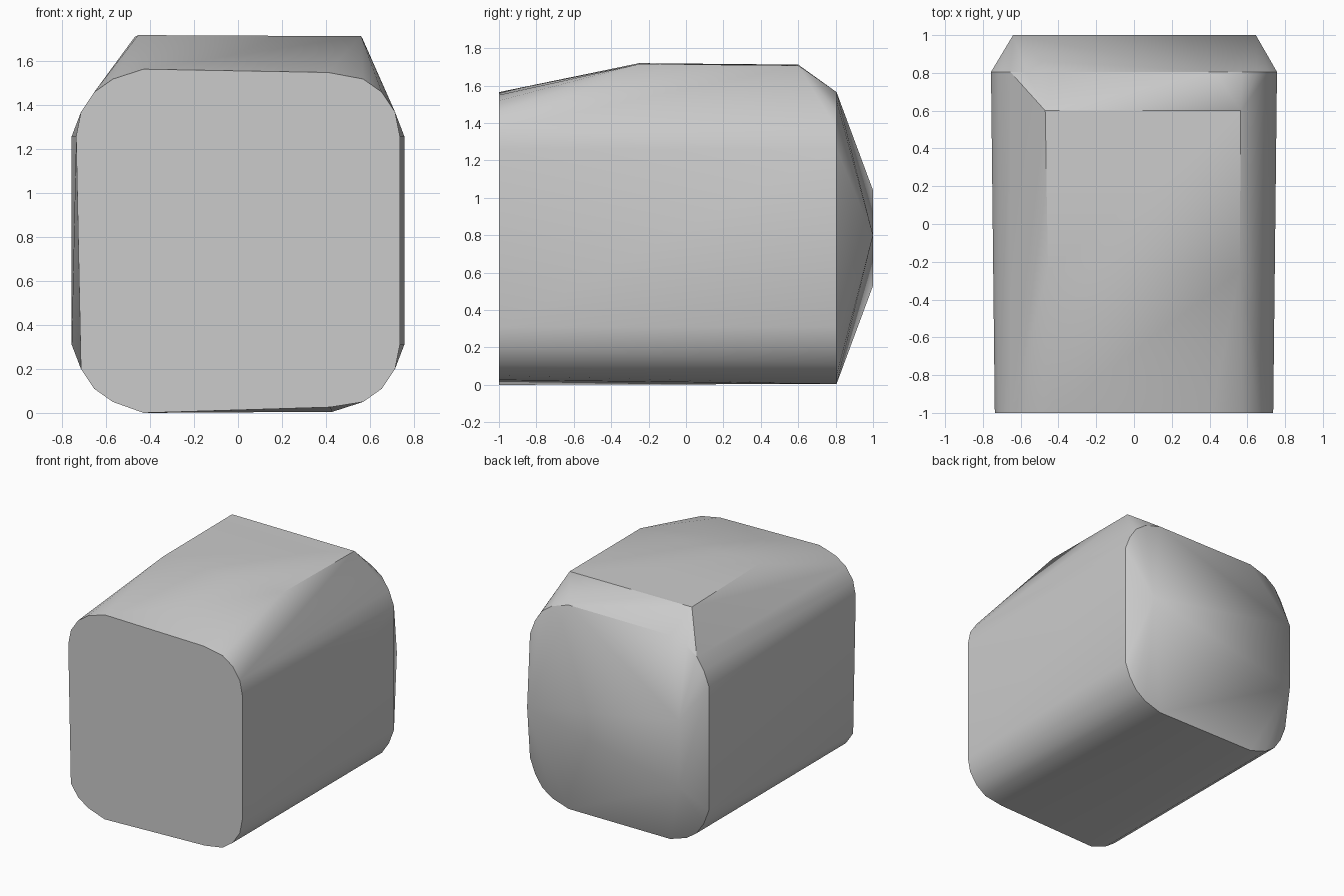
import bpy
import bmesh
import math

default = bpy.data.objects.get("Cube")
if default:
    bpy.data.objects.remove(default)

HEIGHT = 1.57
# Rounded corner as (x, height above the base)
CORNER = [(0.43, 0.005), (0.57, 0.05), (0.655, 0.11), (0.715, 0.2), (0.737, 0.31)]


def section(y, side_x):
    """Four mirrored corners, widened to side_x at the flat sides."""
    points = {}
    for sx in (-1, 1):
        for top in (False, True):
            for i, (x, z) in enumerate(CORNER):
                px = side_x if i == len(CORNER) - 1 else x
                points[sx, top, i] = (sx * px, y, HEIGHT - z if top else z)
    return points


# Front end, slightly irregular on its left side
front = section(-1, 0.737)
front[1, True, 0] = (0.41, -1, 1.55)
front[1, False, 0] = (0.42, -1, 0.026)
front[-1, False, 0] = (-0.43, -1, 0)
del front[-1, False, 4]

# Widest ring near the back
rear = section(0.805, 0.757)

# Raised roof panel and the tapered back end
roof = [(-0.455, -0.25, 1.72), (0.56, -0.25, 1.715),
        (-0.47, 0.6, 1.712), (0.565, 0.6, 1.708)]
tail = [(-0.64, 1, 0.53), (-0.64, 1, 1.04), (0.645, 1, 0.8)]

# Faceted shell wrapped around all the outlines
bm = bmesh.new()
for p in [*front.values(), *rear.values(), *roof, *tail]:
    bm.verts.new(p)
hull = bmesh.ops.convex_hull(bm, input=bm.verts[:])
loose = [v for v in bm.verts if not v.link_faces]
bmesh.ops.delete(bm, geom=loose, context="VERTS")
bmesh.ops.dissolve_limit(bm, angle_limit=math.radians(0.5),
                         verts=bm.verts[:], edges=bm.edges[:])
bmesh.ops.recalc_face_normals(bm, faces=bm.faces[:])
mesh = bpy.data.meshes.new("rounded_block")
bm.to_mesh(mesh)
bm.free()
block = bpy.data.objects.new("rounded_block", mesh)
bpy.context.collection.objects.link(block)

# Plain grey
grey = bpy.data.materials.new("light_grey")
grey.use_nodes = True
colour = (0.6, 0.6, 0.6, 1)
grey.diffuse_color = colour
grey.node_tree.nodes["Principled BSDF"].inputs["Base Color"].default_value = colour
mesh.materials.append(grey)

# Smooth rounding with crisp rims
bpy.ops.object.select_all(action="DESELECT")
block.select_set(True)
bpy.context.view_layer.objects.active = block
bpy.ops.object.shade_smooth_by_angle(angle=math.radians(30))
